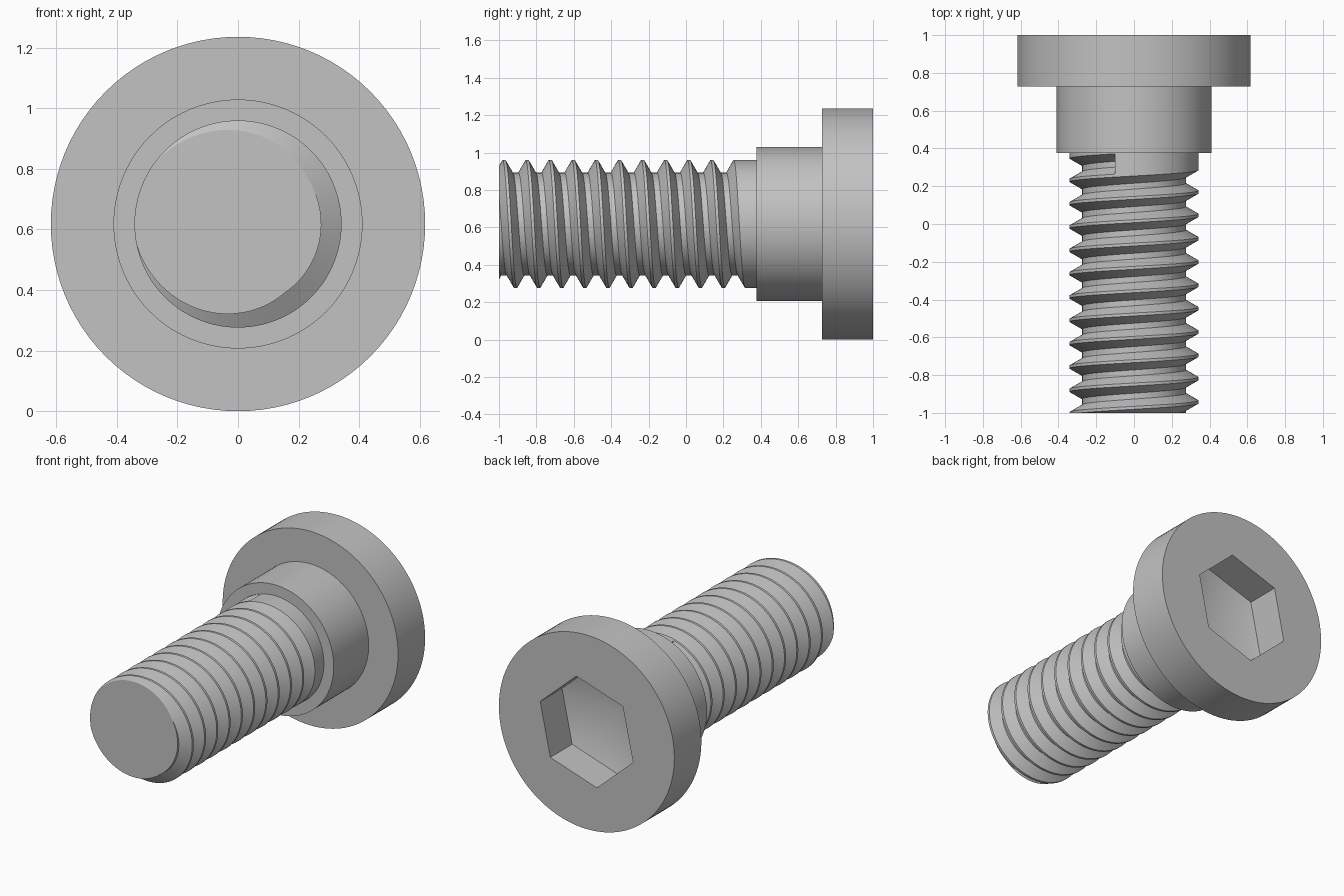
import bpy
import bmesh
from math import sin, cos, tau, radians, floor
from mathutils import Vector

if "Cube" in bpy.data.objects:
    bpy.data.objects.remove(bpy.data.objects["Cube"], do_unlink=True)

AXIS_Z = 0.618
SEGMENTS = 96

steel = bpy.data.materials.new("plain_grey_steel")
steel.use_nodes = True
grey = (0.54, 0.54, 0.54, 1)
steel.diffuse_color = grey
steel.node_tree.nodes["Principled BSDF"].inputs["Base Color"].default_value = grey


def polar(angle, radius, y):
    """Point around the screw axis; angle runs from the top towards +x."""
    return Vector((radius * sin(angle), y, AXIS_Z + radius * cos(angle)))


def ring(bm, radius, y, count, start=0.0):
    return [bm.verts.new(polar(start + tau * i / count, radius, y)) for i in range(count)]


def bridge(bm, a, b):
    n = len(a)
    for i in range(n):
        bm.faces.new((a[i], a[(i + 1) % n], b[(i + 1) % n], b[i]))


def loop_edges(bm, loop):
    return [bm.edges.get((v, loop[(i + 1) % len(loop)])) or
            bm.edges.new((v, loop[(i + 1) % len(loop)])) for i, v in enumerate(loop)]


def finish(bm, name):
    bmesh.ops.recalc_face_normals(bm, faces=bm.faces[:])
    mesh = bpy.data.meshes.new(name)
    bm.to_mesh(mesh)
    bm.free()
    mesh.materials.append(steel)
    obj = bpy.data.objects.new(name, mesh)
    bpy.context.collection.objects.link(obj)
    bpy.ops.object.select_all(action="DESELECT")
    obj.select_set(True)
    bpy.context.view_layer.objects.active = obj
    bpy.ops.object.shade_smooth_by_angle(angle=radians(28))
    return obj


# Head and shoulder: stepped turned body
HEAD_R, SHOULDER_R = 0.618, 0.411
SHOULDER_Y, HEAD_Y, BACK_Y = 0.376, 0.728, 1.0
bm = bmesh.new()
profile = [(SHOULDER_R, SHOULDER_Y), (SHOULDER_R, HEAD_Y), (HEAD_R, HEAD_Y), (HEAD_R, BACK_Y)]
rings = [ring(bm, r, y, SEGMENTS) for r, y in profile]
bm.faces.new(rings[0])
for a, b in zip(rings, rings[1:]):
    bridge(bm, a, b)

# Hex socket with a shallow pointed floor
SOCKET_R, SOCKET_TURN = 0.344, radians(12)
mouth = ring(bm, SOCKET_R, BACK_Y, 6, SOCKET_TURN)
base = ring(bm, SOCKET_R, 0.78, 6, SOCKET_TURN)
bridge(bm, mouth, base)
tip = bm.verts.new((0, 0.67, AXIS_Z))
for i in range(6):
    bm.faces.new((base[i], base[(i + 1) % 6], tip))
rim = loop_edges(bm, rings[-1]) + loop_edges(bm, mouth)
bmesh.ops.triangle_fill(bm, edges=rim, use_beauty=True, normal=(0, 1, 0))
finish(bm, "head_and_shoulder")

# Threaded shank: a right-handed helical groove that starts under the shoulder
PITCH, MAJOR, MINOR = 0.1235, 0.342, 0.275
CREST_Y = -0.973
LAST_TURN = 10
START = radians(-17)
SHANK_TOP = 0.41
tooth = [(-1 / 16, MAJOR), (1 / 16, MAJOR), (6 / 16, MINOR), (10 / 16, MINOR)]

bm = bmesh.new()
columns = []
for i in range(SEGMENTS + 1):
    angle = START + tau * i / SEGMENTS
    lead = CREST_Y + PITCH * angle / tau
    column = [bm.verts.new(polar(angle, r, lead + PITCH * (turn + u)))
              for turn in range(-2, LAST_TURN) for u, r in tooth]
    column.append(bm.verts.new(polar(angle, MAJOR, lead + PITCH * (LAST_TURN - 1 / 16))))
    column.append(bm.verts.new(polar(angle, MAJOR, SHANK_TOP)))
    columns.append(column)
for a, b in zip(columns, columns[1:]):
    for j in range(len(a) - 1):
        bm.faces.new((a[j], b[j], b[j + 1], a[j + 1]))

# End wall of the groove at its starting angle
bm.faces.new(columns[-1][-6:])
bmesh.ops.remove_doubles(bm, verts=bm.verts[:], dist=0.0002)

# Cut the tip flat and cap both ends
bmesh.ops.bisect_plane(bm, geom=bm.verts[:] + bm.edges[:] + bm.faces[:], dist=0.00001,
                       plane_co=(0, -1, 0), plane_no=(0, -1, 0), clear_outer=True)
for limit_y in (-1, SHANK_TOP):
    border = [e for e in bm.edges if e.is_boundary
              and all(abs(v.co.y - limit_y) < 0.001 for v in e.verts)]
    bmesh.ops.edgeloop_fill(bm, edges=border)
finish(bm, "threaded_shank")
